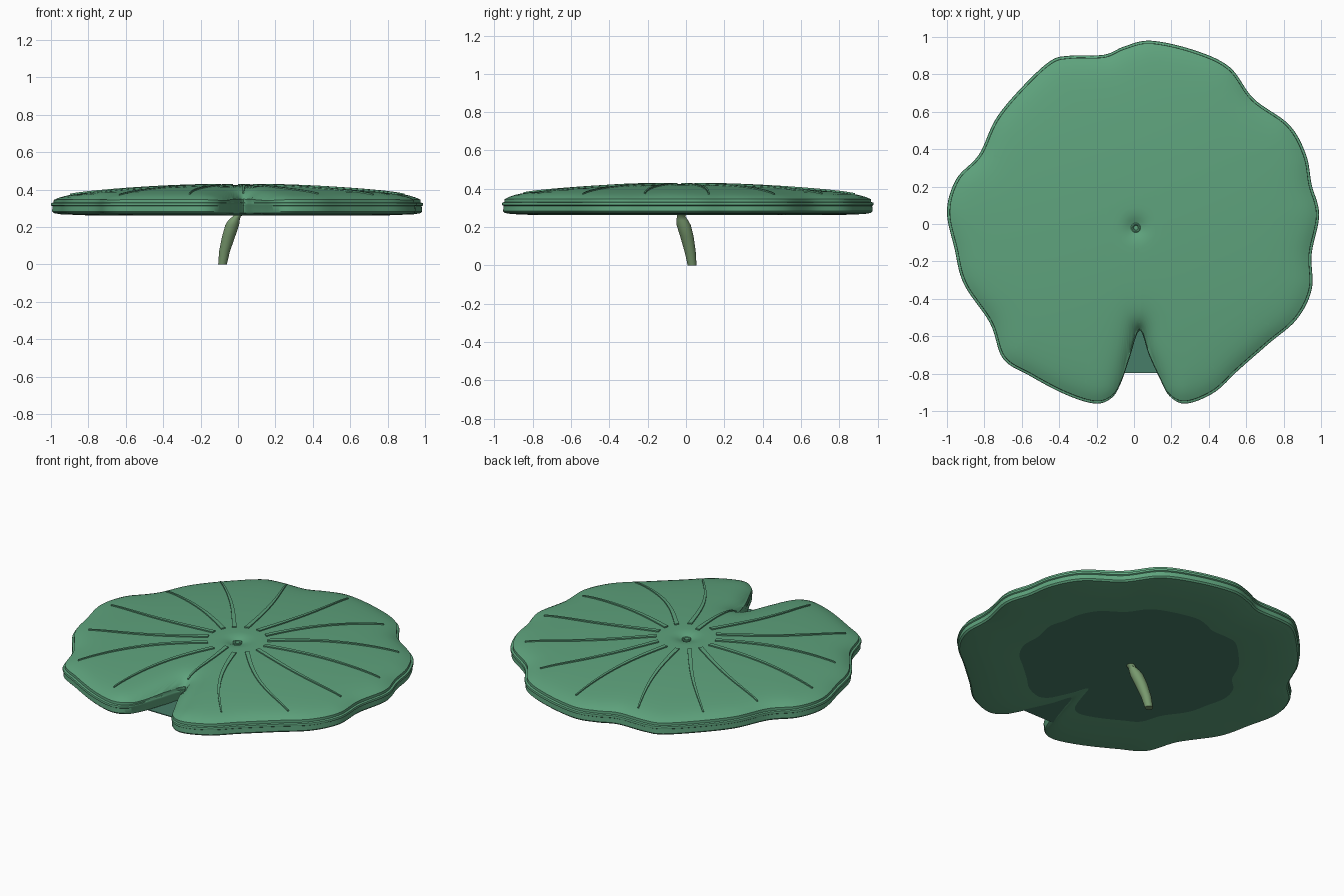
import bpy, bmesh, math
from mathutils import Vector, kdtree

cube = bpy.data.objects.get("Cube")
if cube:
    bpy.data.objects.remove(cube, do_unlink=True)

CENTRE = Vector((0.01, -0.02))
RIM_Z = 0.337


def material(name, colour):
    mat = bpy.data.materials.new(name)
    mat.use_nodes = True
    mat.diffuse_color = (*colour, 1)
    mat.node_tree.nodes["Principled BSDF"].inputs["Base Color"].default_value = (*colour, 1)
    return mat


leaf_green = material("leaf green", (0.113, 0.367, 0.205))
under_green = material("dark blue green", (0.064, 0.205, 0.140))
stem_green = material("stem olive green", (0.188, 0.319, 0.155))


def loft(name, groups, mat, angle=35):
    """Join rings of points into capped tubes; each group is one tube."""
    bm = bmesh.new()
    for rings in groups:
        loops = [[bm.verts.new(p) for p in ring] for ring in rings]
        for a, b in zip(loops, loops[1:]):
            for i in range(len(a)):
                j = (i + 1) % len(a)
                bm.faces.new((a[i], a[j], b[j], b[i]))
        bm.faces.new(loops[0])
        bm.faces.new(loops[-1])
    bmesh.ops.recalc_face_normals(bm, faces=bm.faces)
    mesh = bpy.data.meshes.new(name)
    bm.to_mesh(mesh)
    bm.free()
    mesh.materials.append(mat)
    obj = bpy.data.objects.new(name, mesh)
    bpy.context.collection.objects.link(obj)
    bpy.ops.object.select_all(action="DESELECT")
    obj.select_set(True)
    bpy.context.view_layer.objects.active = obj
    bpy.ops.object.shade_smooth_by_angle(angle=math.radians(angle))
    return obj


def smooth_loop(points, steps):
    """Closed Catmull-Rom curve through the points."""
    out, n = [], len(points)
    for i in range(n):
        a, b, c, d = (points[(i + k) % n] for k in (-1, 0, 1, 2))
        for s in range(steps):
            t = s / steps
            out.append(0.5 * (2 * b + (c - a) * t + (2 * a - 5 * b + 4 * c - d) * t * t
                              + (3 * b - a - 3 * c + d) * t ** 3))
    return out


# Wavy leaf outline in hundredths, counter-clockwise from the notch tip
half_right = [(3, -57), (8, -70), (13.5, -82), (19, -92), (28, -96), (43, -90), (56, -78),
              (72, -64), (87, -51), (95, -35), (95, -16), (99, 5), (95, 21), (92, 37),
              (83, 53), (64, 67), (51, 84), (32, 93), (9, 98)]
half_left = [(-5, 95), (-16, 90.5), (-34, 90), (-45, 87), (-61, 72), (-74, 56), (-83, 37),
             (-95, 24), (-100, 7), (-96, -13), (-91, -32), (-77, -53), (-70, -72), (-56, -81),
             (-37, -91), (-21, -96), (-12, -93), (-7, -85), (-2.5, -72)]
control = [Vector(p) / 100 for p in half_right + half_left]
outline = smooth_loop(control, 8)

edge_tree = kdtree.KDTree(len(outline))
for index, point in enumerate(outline):
    edge_tree.insert(point.to_3d(), index)
edge_tree.balance()


def surface_z(p):
    """Top of the leaf: a low dome, rounded at the edge, dimpled in the middle."""
    r = (p - CENTRE).length
    dome = 0.425 - 0.06 * r * r - 0.025 * math.exp(-(r / 0.05) ** 2)
    edge = edge_tree.find(p.to_3d())[2]
    return RIM_Z + (dome - RIM_Z) * (1 - math.exp(-edge / 0.045))


def scaled(points, t):
    return [CENTRE + (p - CENTRE) * t for p in points]


def flat_ring(points, t, z):
    return [(p.x, p.y, z) for p in scaled(points, t)]


# Leaf pad: domed top, lipped rim, gently hollow underside
top_steps = [0.01, 0.03, 0.05, 0.08, 0.11, 0.15] + [0.2 + 0.06 * k for k in range(12)]
top_steps += [0.9, 0.93, 0.96, 0.985]
pad_rings = [[(p.x, p.y, surface_z(p)) for p in scaled(outline, t)] for t in top_steps]
rim_profile = [(0.986, 0.331), (0.998, 0.328), (1.0, 0.322), (0.999, 0.315), (0.992, 0.311),
               (0.994, 0.283), (0.985, 0.274), (0.95, 0.268), (0.8, 0.262), (0.64, 0.266),
               (0.4, 0.274), (0.02, 0.275)]
pad_rings += [flat_ring(outline, t, z) for t, z in rim_profile]
loft("leaf_pad", [pad_rings], leaf_green)

# Under plate: smaller, without the notch
plate_outline = smooth_loop(control[4:-3], 6)
loft("under_plate", [[flat_ring(plate_outline, 0.82, z) for z in (0.266, 0.271)]], under_green)

# Veins: end angle, length and sideways bow of each
veins = [(82, .91, -.03), (56, .88, .035), (32, .91, .04), (9, .89, .025), (-13, .87, -.025),
         (-36, .88, -.05), (-61, .86, -.045), (-88, .51, .01), (-108, .87, -.04),
         (-135, .91, -.045), (-161, .87, .04), (176, .91, .03), (153, .85, -.025),
         (131, .89, -.02), (107, .88, -.025)]
vein_tubes = []
for degrees, length, bow in veins:
    along = Vector((math.cos(math.radians(degrees)), math.sin(math.radians(degrees))))
    across = Vector((-along.y, along.x))
    start, rings = 0.17 if length > 0.6 else 0.11, []
    for k in range(25):
        u = k / 24
        mid = CENTRE + along * (start + (length - start) * u) + across * bow * math.sin(math.pi * u)
        half = 0.013 - 0.009 * u
        a, b = mid - across * half, mid + across * half
        za, zb = surface_z(a), surface_z(b)
        rings.append([(*a, za - 0.01), (*b, zb - 0.01), (*b, zb + 0.007), (*a, za + 0.007)])
    vein_tubes.append(rings)
loft("leaf_veins", vein_tubes, leaf_green)


def disc(x, y, z, radius, sides=20):
    return [(x + radius * math.cos(math.tau * k / sides),
             y + radius * math.sin(math.tau * k / sides), z) for k in range(sides)]


# Stem: leaning stalk with a swollen top and a narrow neck
stalk = [(-.083, .032, 0, .023), (-.072, .022, .07, .029), (-.05, .005, .15, .035),
         (-.031, -.012, .21, .037), (-.022, -.02, .235, .031), (-.008, -.025, .255, .022),
         (.012, -.022, .272, .025), (.01, -.02, .3, .02)]
loft("stem", [[disc(*p) for p in stalk]], stem_green, 50)

# Small raised ring in the middle dimple
ring = [(.026, .39), (.026, .413), (.021, .416), (.015, .413), (.012, .402)]
loft("centre_ring", [[disc(CENTRE.x, CENTRE.y, z, r) for r, z in ring]], leaf_green)
